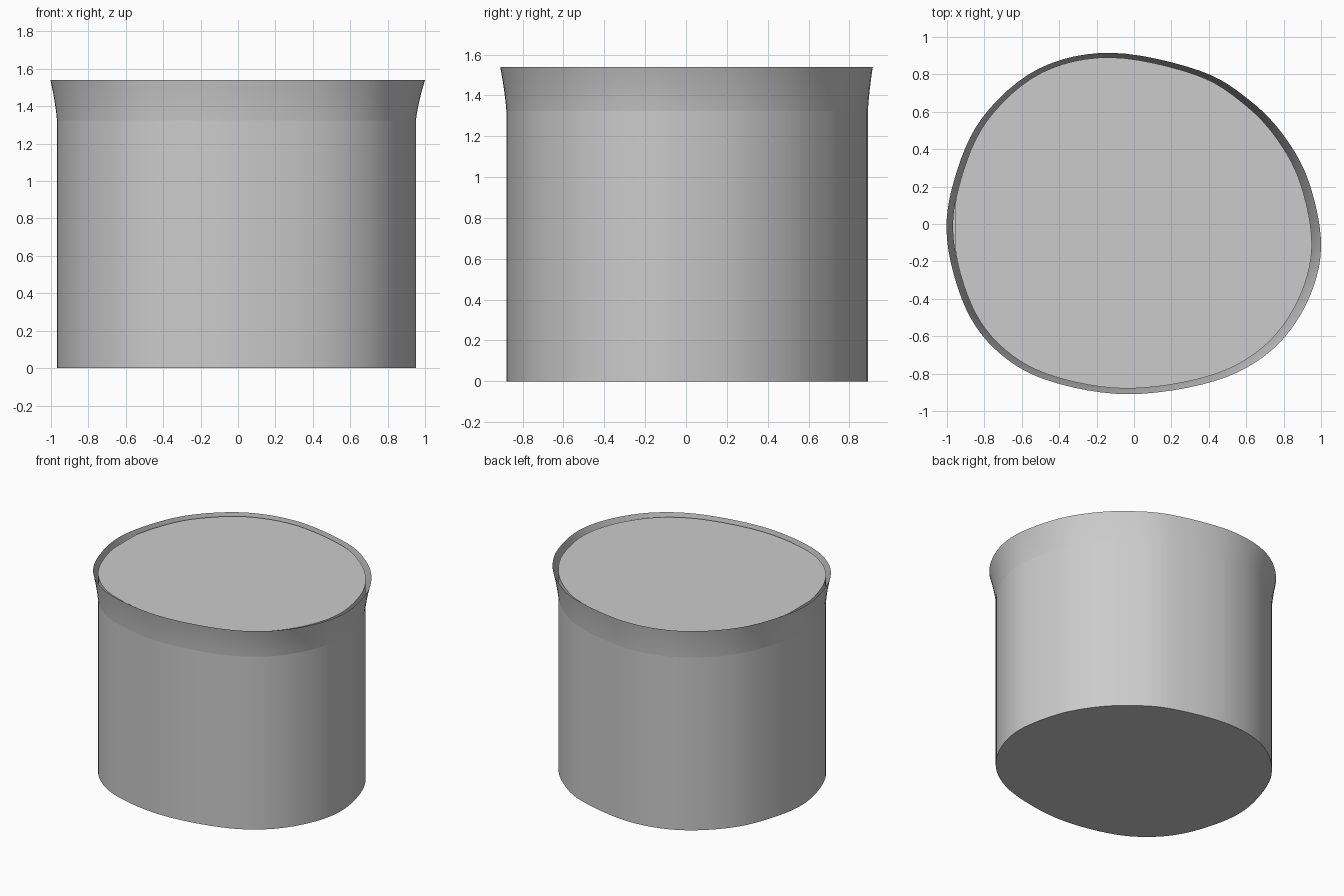
import bpy
import bmesh
import math
from mathutils import Vector

cube = bpy.data.objects.get("Cube")
if cube:
    bpy.data.objects.remove(cube, do_unlink=True)

grey = bpy.data.materials.new("light grey")
grey.use_nodes = True
colour = (0.6, 0.6, 0.6, 1)
grey.diffuse_color = colour
grey.node_tree.nodes["Principled BSDF"].inputs["Base Color"].default_value = colour

# Lopsided round outline of the rim, counter-clockwise
POINTS = [Vector(p) for p in (
    (1.0, -0.13), (0.94, 0.21), (0.81, 0.46), (0.62, 0.66), (0.35, 0.82),
    (-0.12, 0.915), (-0.51, 0.83), (-0.81, 0.57), (-0.96, 0.24),
    (-1.0, -0.08), (-0.9, -0.45), (-0.72, -0.69), (-0.45, -0.84),
    (-0.03, -0.91), (0.43, -0.84), (0.73, -0.68), (0.92, -0.43))]


def smooth_outline(points, steps=6):
    """Closed Catmull-Rom curve through the points."""
    out, n = [], len(points)
    for i in range(n):
        a, b, c, d = (points[(i + k) % n] for k in (-1, 0, 1, 2))
        for s in range(steps):
            t = s / steps
            out.append(0.5 * (2 * b + (c - a) * t + (2 * a - 5 * b + 4 * c - d) * t ** 2
                              + (3 * b - a - 3 * c + d) * t ** 3))
    return out


def loft(name, rings, cap_bottom=False, cap_top=False):
    """Skin a stack of (outline, height) rings."""
    bm = bmesh.new()
    loops = [[bm.verts.new((p.x, p.y, z)) for p in ring] for ring, z in rings]
    for low, high in zip(loops, loops[1:]):
        n = len(low)
        for i in range(n):
            j = (i + 1) % n
            bm.faces.new((low[i], low[j], high[j], high[i]))
    if cap_bottom:
        bm.faces.new(loops[0][::-1])
    if cap_top:
        bm.faces.new(loops[-1])
    mesh = bpy.data.meshes.new(name)
    bm.to_mesh(mesh)
    bm.free()
    mesh.materials.append(grey)
    obj = bpy.data.objects.new(name, mesh)
    bpy.context.collection.objects.link(obj)
    bpy.ops.object.select_all(action="DESELECT")
    obj.select_set(True)
    bpy.context.view_layer.objects.active = obj
    bpy.ops.object.shade_smooth_by_angle(angle=math.radians(25))
    return obj


RIM_Z, NECK_Z, FILL_Z = 1.54, 1.325, 1.52
lip = smooth_outline(POINTS)
wall = [Vector((p.x * 0.958 - 0.007, p.y * 0.97 + 0.003)) for p in lip]
fill = [Vector((max(p.x, -0.955), p.y)) for p in wall]

# Straight body, with the level filling standing up inside the rim
loft("body", [(wall, 0), (wall, NECK_Z)], cap_bottom=True)
loft("filling", [(fill, NECK_Z - 0.02), (fill, FILL_Z)], cap_top=True)

# Flared rim, curving outward more towards the lip
flare = []
for k in range(7):
    t = k / 6
    blend = 0.6 * t + 0.4 * t * t
    flare.append(([a.lerp(b, blend) for a, b in zip(wall, lip)],
                  NECK_Z + (RIM_Z - NECK_Z) * t))
loft("flared_rim", flare)
